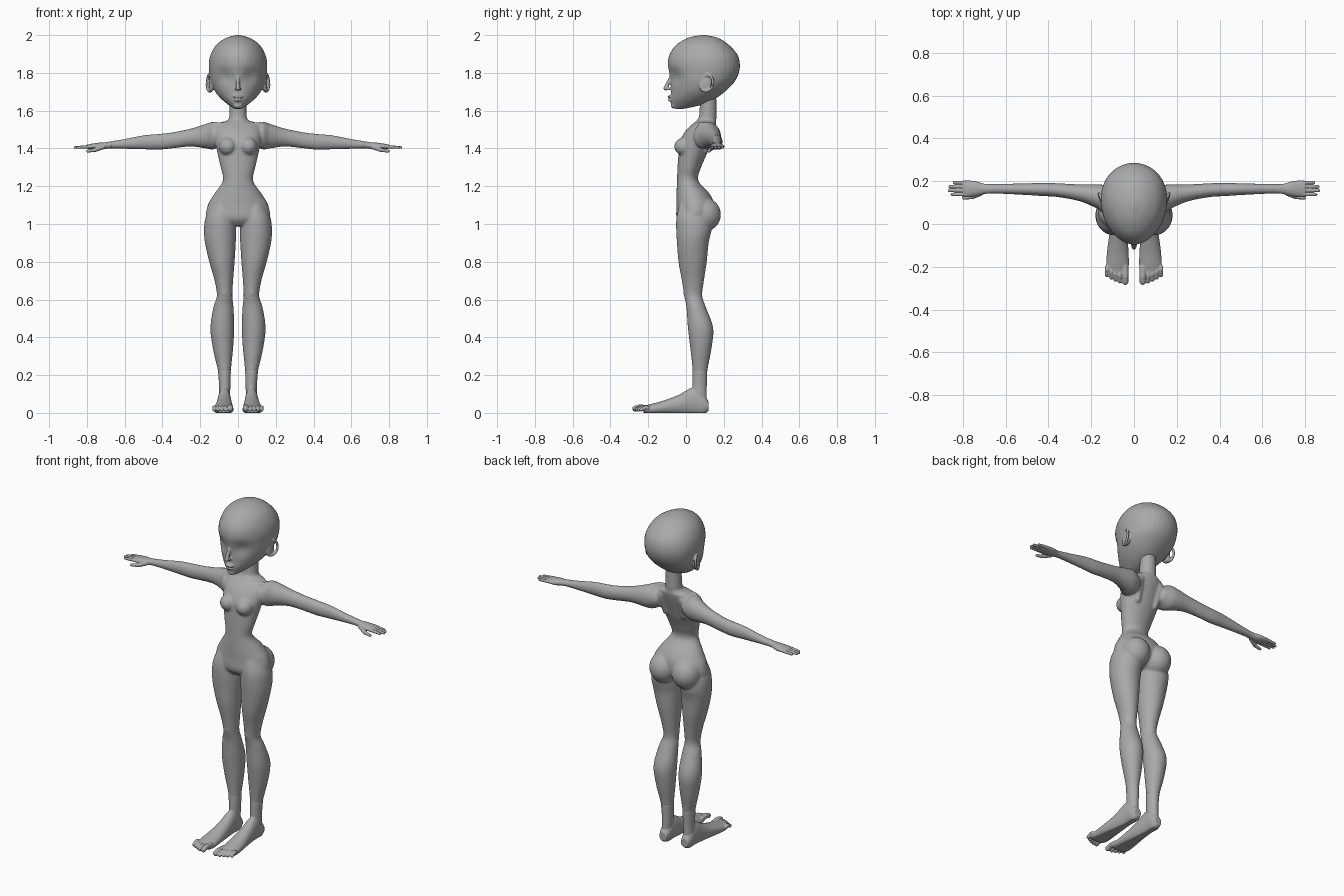
import bpy, bmesh, math
from mathutils import Vector, Matrix

if "Cube" in bpy.data.objects:
    bpy.data.objects.remove(bpy.data.objects["Cube"])

UNIT = 0.01  # all part sizes below are in hundredths
SEGMENTS = 40
STEPS = 5

skin = bpy.data.materials.new("plain_grey")
skin.use_nodes = True
grey = (0.4, 0.4, 0.4, 1)
skin.diffuse_color = grey
skin.node_tree.nodes["Principled BSDF"].inputs["Base Color"].default_value = grey


def spline(keys):
    """Smooth in-between rows for a list of cross-section rows."""
    rows = []
    last = len(keys) - 1
    for i in range(last):
        p, q, r, s = (keys[max(i - 1, 0)], keys[i], keys[i + 1], keys[min(i + 2, last)])
        for k in range(STEPS):
            t = k / STEPS
            rows.append([b + t * ((c - a) + t * ((2 * a - 5 * b + 4 * c - d)
                         + t * (3 * b - a - 3 * c + d))) / 2
                         for a, b, c, d in zip(p, q, r, s)])
    return rows + [list(keys[last])]


def loft(bm, axis, keys, side=1, egg=0.0):
    """Oval rings along an axis; row = position, then low/high of the other two axes."""
    others = [n for n in range(3) if n != axis]
    rings = []
    for pos, a_low, a_high, b_low, b_high in spline(keys):
        ring = []
        for n in range(SEGMENTS):
            angle = math.tau * n / SEGMENTS
            co = Vector()
            co[axis] = pos
            width = (a_high - a_low) / 2 * (1 + egg * math.sin(angle))
            co[others[0]] = (a_low + a_high) / 2 + width * math.cos(angle)
            co[others[1]] = (b_low + b_high) / 2 + (b_high - b_low) / 2 * math.sin(angle)
            co.x *= side
            co.z = max(co.z, 0)
            ring.append(bm.verts.new(co))
        rings.append(ring)
    for low, high in zip(rings, rings[1:]):
        for n in range(SEGMENTS):
            m = (n + 1) % SEGMENTS
            bm.faces.new((low[n], low[m], high[m], high[n]))
    bm.faces.new(rings[0])
    bm.faces.new(rings[-1])


def ball(bm, centre, radii, side=1):
    x, y, z = centre
    place = Matrix.Translation((x * side, y, z)) @ Matrix.Diagonal((*radii, 1))
    bmesh.ops.create_uvsphere(bm, u_segments=24, v_segments=16, radius=1, matrix=place)


def capsule(bm, start, end, r_start, r_end, side=1):
    """Rounded rod between two points."""
    verts = []
    for (x, y, z), r in ((start, r_start), (end, r_end)):
        made = bmesh.ops.create_uvsphere(bm, u_segments=16, v_segments=10, radius=r,
                                         matrix=Matrix.Translation((x * side, y, z)))
        verts += made["verts"]
    hull = bmesh.ops.convex_hull(bm, input=verts)
    inside = [e for e in hull["geom_interior"] if isinstance(e, bmesh.types.BMVert)]
    bmesh.ops.delete(bm, geom=inside, context="VERTS")


def fuse(name, bm, voxel, rounds):
    """Blend overlapping forms into one smooth skin."""
    bmesh.ops.scale(bm, vec=(UNIT,) * 3, verts=bm.verts)
    bmesh.ops.recalc_face_normals(bm, faces=bm.faces)
    mesh = bpy.data.meshes.new(name)
    bm.to_mesh(mesh)
    bm.free()
    mesh.materials.append(skin)
    obj = bpy.data.objects.new(name, mesh)
    bpy.context.collection.objects.link(obj)
    remesh = obj.modifiers.new("blend", "REMESH")
    remesh.mode = "VOXEL"
    remesh.voxel_size = voxel
    remesh.use_smooth_shade = True
    soften = obj.modifiers.new("soften", "SMOOTH")
    soften.factor = 0.5
    soften.iterations = rounds


# Body: torso with neck, legs and arms
torso = [(99, 5, -2, 8), (103, 16, -5, 14), (110, 16, -5, 15), (116, 12.5, -5, 12.5),
         (123, 8, -4.8, 6.5), (130, 9.2, -4.5, 8), (137, 10.8, -4, 11), (143, 12, -3.5, 13),
         (149, 12.5, -0.5, 15), (153, 11, 3.5, 16), (155, 5.5, 5.8, 16),
         (158, 4.6, 7, 16.2), (170, 4.3, 7.5, 16)]
leg = [(112, 3, 13, -3, 10), (104, 1.5, 17, -5, 13), (97, 1, 18, -5.2, 13.5),
       (90, 1.2, 17.5, -4.8, 12), (80, 1.8, 15.2, -4, 11), (70, 2.6, 12.4, -2.2, 9.5),
       (62, 3, 11.2, -1, 8.6), (56, 2.4, 13, 0.2, 10.5), (45, 2, 14.6, 1, 14.4),
       (34, 2.6, 13.3, 2.3, 13.5), (22, 3.8, 10.6, 3.5, 11.3), (14, 4, 10, 3.3, 11),
       (6, 4.5, 10, 3, 11)]
arm = [(8, 5, 16, 142, 151), (13, 4, 18, 139.5, 154), (17, 7, 18.5, 140, 153),
       (25, 10.5, 18.5, 141, 150.5), (35, 12.5, 19, 140, 148.5), (42, 13, 19.3, 139.3, 147.7),
       (50, 13.5, 19, 139.5, 147), (60, 14, 18.8, 139.8, 145), (69, 14.3, 18.6, 140, 143.5),
       (72, 14.5, 18.5, 140, 143)]
bm = bmesh.new()
loft(bm, 2, [(z, -w, w, front, back) for z, w, front, back in torso])
for side in (1, -1):
    loft(bm, 2, leg, side)
    loft(bm, 0, arm, side)
    ball(bm, (7.5, 9.5, 105), (8.2, 9, 9), side)               # buttock
    ball(bm, (5.4, -1, 141), (4.7, 5.2, 4.8), side)            # breast
    ball(bm, (7.2, 1.5, 64), (2.6, 3, 4), side)                # kneecap
    capsule(bm, (2, 4.5, 152), (12, 8, 153), 0.9, 1.2, side)   # collarbone
    capsule(bm, (7, 12.5, 150), (6, 10, 139), 3, 2, side)      # shoulder blade
fuse("body", bm, 0.006, 8)

# Head with face and ears
skull = [(161, 2, -6, -1), (163, 5, -7.6, 8), (166, 8.6, -8.2, 15), (170, 12, -8, 20.5),
         (175, 14.4, -8.2, 25.5), (180, 15.2, -9, 28), (185, 15.4, -9.6, 28.5),
         (190, 14.3, -8.6, 27), (195, 11.3, -5, 22.5), (198.5, 6.3, 1, 17), (200, 1, 7.5, 10.5)]
bm = bmesh.new()
loft(bm, 2, [(z, -w, w, front, back) for z, w, front, back in skull], egg=0.1)
for v in bm.verts:  # shallow eye hollows
    if v.co.y < 5:
        across, up = (abs(v.co.x) - 6.5) / 4, (v.co.z - 178) / 4
        v.co.y += 1.6 * math.exp(-across ** 2 - up ** 2)
capsule(bm, (0, -8, 178), (0, -10.8, 171.8), 0.8, 1.2)   # nose
ball(bm, (0, -8.2, 167.4), (2.6, 1.7, 0.8))              # upper lip
ball(bm, (0, -7.9, 165.6), (2.1, 1.6, 0.8))              # lower lip
ball(bm, (0, -6, 162.8), (2.6, 2, 1.8))                  # chin
for side in (1, -1):
    ball(bm, (0.8, -9.4, 171.5), (0.9, 1, 0.8), side)    # nostril wing
    ball(bm, (14.2, 10.5, 174), (1.2, 3, 4.4), side)     # ear bowl
    rim = []
    for n in range(16):
        turn = math.tau * n / 16
        back = math.cos(turn)
        size = 4.4 + 0.7 * math.sin(turn)
        rim.append((15.2 + 1.2 * back, 11 + 3.2 * back + 0.6 * math.sin(turn),
                    174 + size * math.sin(turn)))
    for a, b in zip(rim, rim[1:] + rim[:1]):
        capsule(bm, a, b, 0.75, 0.75, side)
fuse("head", bm, 0.0045, 4)

# Hands
palm = [(67, 14.2, 18.6, 140, 143.8), (70, 14, 18.8, 139.8, 143.3), (74, 13, 20, 139.3, 143),
        (78, 12.8, 20.3, 139.6, 142.4), (80, 13.2, 20, 140, 142)]
finger_tips = (85, 86.3, 86, 84)
for label, side in (("left", 1), ("right", -1)):
    bm = bmesh.new()
    loft(bm, 0, palm, side)
    for n, tip in enumerate(finger_tips):
        y = 13.8 + 1.85 * n
        capsule(bm, (78, y, 141), (tip, y, 140.5), 0.95, 0.7, side)
    capsule(bm, (71.5, 14.5, 140.8), (75.5, 12.6, 139.2), 1.3, 1, side)
    capsule(bm, (75.5, 12.6, 139.2), (79.5, 12.2, 138.6), 1, 0.8, side)
    fuse(label + "_hand", bm, 0.0025, 3)

# Feet
sole = [(12, 5, 9.5, 1, 6), (9, 4, 10.4, -1, 10), (4, 3.8, 10.6, -1, 13.5),
        (-4, 3.2, 11.4, -1, 9.5), (-12, 2.6, 12.5, -1, 6.5), (-19, 2.4, 13, -1, 4.6),
        (-22.5, 3, 12.6, 0, 3.6)]
toe_tips = (-27, -26.8, -26, -25, -23.8)
for label, side in (("left", 1), ("right", -1)):
    bm = bmesh.new()
    loft(bm, 1, sole, side)
    loft(bm, 2, leg[-3:], side)                          # ankle
    for n, tip in enumerate(toe_tips):
        r = 1.0 if n else 1.5
        x = 4.1 + 2 * n + (0.5 if n else 0)
        capsule(bm, (x, -20, 2.6), (x, tip + 2.5, 3), r, r, side)
        capsule(bm, (x, tip + 2.5, 3), (x, tip, r + 0.7), r, r, side)
    fuse(label + "_foot", bm, 0.003, 4)
